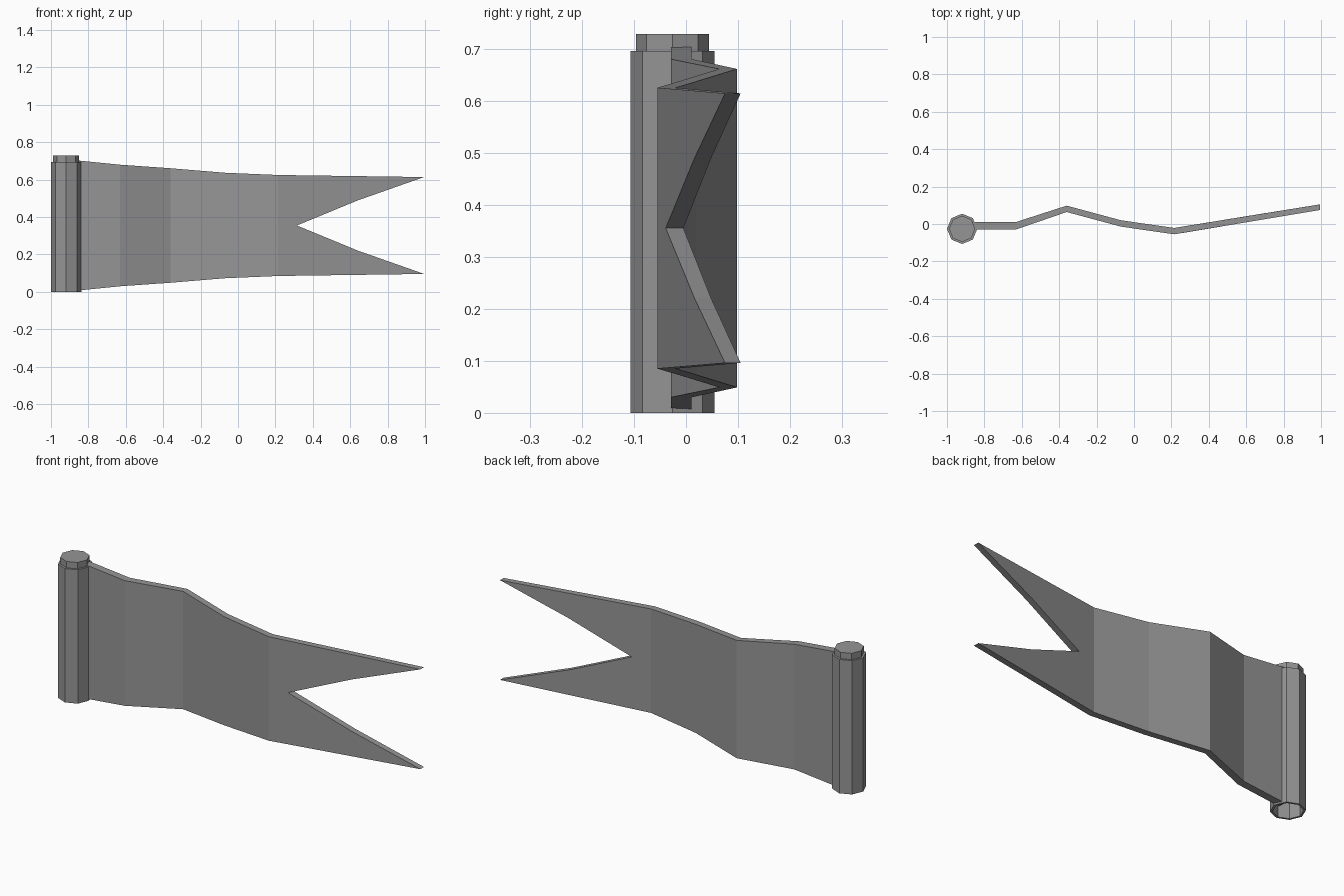
import bpy, bmesh
from math import cos, sin, pi

if "Cube" in bpy.data.objects:
    bpy.data.objects.remove(bpy.data.objects["Cube"])

# Dark grey shared by both parts
grey = bpy.data.materials.new("dark_grey")
grey.diffuse_color = (0.3, 0.3, 0.3, 1)
grey.use_nodes = True
grey.node_tree.nodes["Principled BSDF"].inputs["Base Color"].default_value = grey.diffuse_color


def make_object(name, bm, fix_normals=True):
    if fix_normals:
        bmesh.ops.recalc_face_normals(bm, faces=bm.faces)
    mesh = bpy.data.meshes.new(name)
    bm.to_mesh(mesh)
    bm.free()
    mesh.materials.append(grey)
    obj = bpy.data.objects.new(name, mesh)
    bpy.context.collection.objects.link(obj)
    return obj


# Pole: octagonal sleeve with a bottom rim around an open inner tube, capped on top
bm = bmesh.new()
rings = []
for r, z in [(0.07, 0.695), (0.07, 0), (0.081, 0), (0.081, 0.695),
             (0.07, 0.695), (0.07, 0.728)]:
    rings.append([bm.verts.new((-0.919 + r * cos(i * pi / 4),
                                -0.026 + r * sin(i * pi / 4), z)) for i in range(8)])
for a, b in zip(rings, rings[1:]):
    for i in range(8):
        j = (i + 1) % 8
        bm.faces.new((a[i], a[j], b[j], b[i]))
bm.faces.new(rings[-1])
make_object("pole", bm, fix_normals=False)

# Flag: folded sheet, symmetric about its middle height, with a swallowtail end
MID = 0.355
# x, y of centre line, half height, half thickness
folds = [(-0.87, -0.009, 0.349, 0.02), (-0.63, -0.009, 0.325, 0.02),
         (-0.36, 0.081, 0.306, 0.017), (-0.07, 0.003, 0.282, 0.017),
         (0.215, -0.038, 0.27, 0.017), (0.995, 0.09, 0.259, 0.015)]
notch = [(0.64, 0.032, 0.134, 0.016), (0.315, -0.022, 0.0, 0.017)]

bm = bmesh.new()


def row(points, side, sign):
    return [bm.verts.new((x, y + side * t, MID + sign * h)) for x, y, h, t in points]


outlines = []
for side in (-1, 1):
    low = row(folds, side, -1)
    inner = row(notch, side, -1) + row(notch[:1], side, 1)
    high = row(folds, side, 1)
    for i in range(4):
        bm.faces.new((low[i], low[i + 1], high[i + 1], high[i]))
    bm.faces.new([low[4], low[5]] + inner + [high[5], high[4]])
    outlines.append(low + inner + high[::-1])

# Rim joining the front and back sheets
front, back = outlines
for i in range(len(front)):
    j = (i + 1) % len(front)
    bm.faces.new((front[i], front[j], back[j], back[i]))
make_object("flag", bm)
